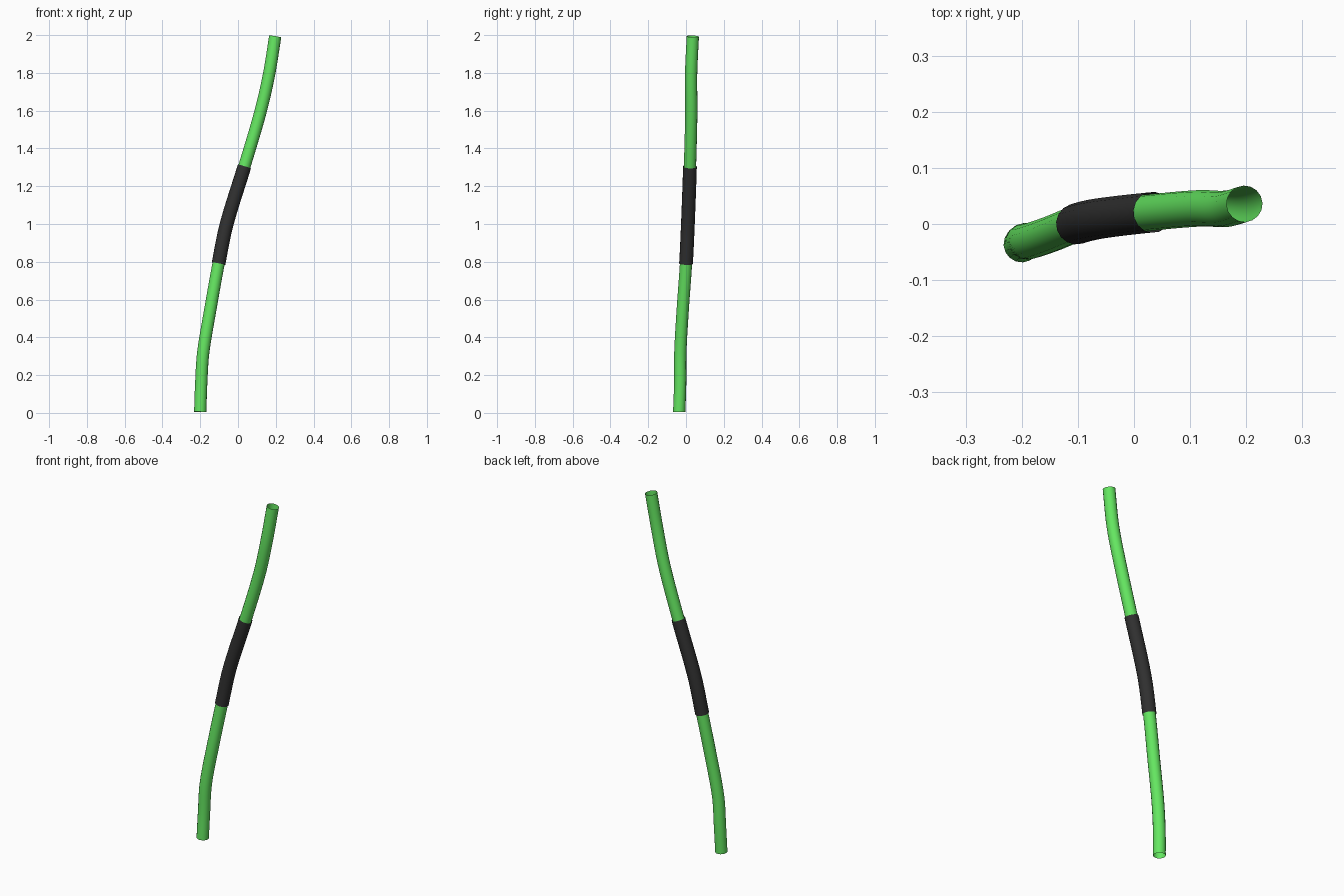
import bpy
from mathutils import Vector

if "Cube" in bpy.data.objects:
    bpy.data.objects.remove(bpy.data.objects["Cube"])

# Centre line of the gently bent pole, bottom to top
PATH = [Vector(p) for p in (
    (-0.20, -0.036, 0.005), (-0.195, -0.031, 0.15), (-0.184, -0.030, 0.32),
    (-0.146, -0.017, 0.55), (-0.103, 0.000, 0.79), (-0.060, 0.010, 1.00),
    (0.034, 0.021, 1.305), (0.118, 0.028, 1.59), (0.164, 0.027, 1.79),
    (0.197, 0.036, 1.993))]
GRIP_START, GRIP_END = 4, 6


def smooth_path(first, last, steps=6):
    """Catmull-Rom samples of the centre line between two control points."""
    pts = [PATH[0] * 2 - PATH[1]] + PATH + [PATH[-1] * 2 - PATH[-2]]
    out = []
    for i in range(first, last):
        a, b, c, d = pts[i:i + 4]
        # non-uniform tangents keep unevenly spaced points smooth
        h = (c - b).length
        m1 = (c - a) / ((c - b).length + (b - a).length) * h
        m2 = (d - b) / ((d - c).length + (c - b).length) * h
        for s in range(steps):
            t = s / steps
            out.append(b * (2*t**3 - 3*t**2 + 1) + m1 * (t**3 - 2*t**2 + t)
                       + c * (3*t**2 - 2*t**3) + m2 * (t**3 - t**2))
    return out + [PATH[last]]


def tube(name, first, last, radius, color):
    curve = bpy.data.curves.new(name, 'CURVE')
    curve.dimensions = '3D'
    curve.bevel_depth = radius
    curve.bevel_resolution = 6
    curve.use_fill_caps = False
    pts = smooth_path(first, last)
    spline = curve.splines.new('POLY')
    spline.points.add(len(pts) - 1)
    for p, co in zip(spline.points, pts):
        p.co = (*co, 1)
    spline.use_smooth = True
    obj = bpy.data.objects.new(name, curve)
    bpy.context.collection.objects.link(obj)
    mat = bpy.data.materials.new(name + "_color")
    mat.diffuse_color = (*color, 1)
    mat.use_nodes = True
    mat.node_tree.nodes["Principled BSDF"].inputs["Base Color"].default_value = mat.diffuse_color
    curve.materials.append(mat)
    # turn into a mesh
    bpy.ops.object.select_all(action='DESELECT')
    obj.select_set(True)
    bpy.context.view_layer.objects.active = obj
    bpy.ops.object.convert(target='MESH')
    bpy.ops.object.shade_smooth_by_angle()


# Open-ended pole running the full length
tube("pole", 0, len(PATH) - 1, 0.0325, (0.13, 0.8, 0.12))
# Slightly thicker wrapped grip in the middle
tube("grip", GRIP_START, GRIP_END, 0.0365, (0.03, 0.03, 0.03))
